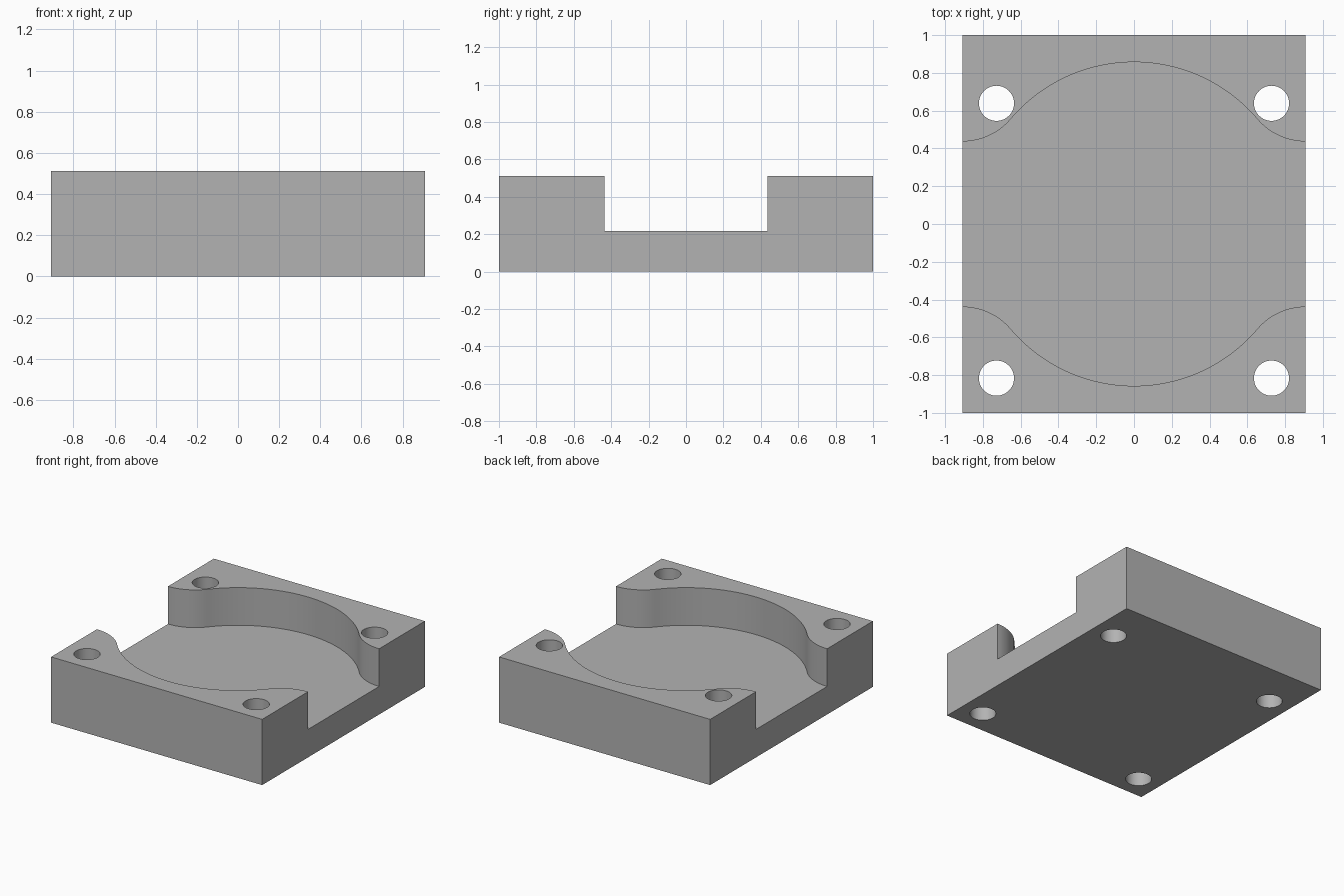
import bpy, bmesh, math

if "Cube" in bpy.data.objects:
    bpy.data.objects.remove(bpy.data.objects["Cube"])

W, H, FLOOR = 0.908, 0.511, 0.218      # half width, height, pocket floor
R, WAIST = 0.857, 0.437                # bowl radius, half opening at the sides
# radius of the fillet that meets the bowl tangentially and runs out level at the side
FILLET = (W**2 + WAIST**2 - R**2) / (2 * (R - WAIST))

grey = bpy.data.materials.new("grey")
grey.diffuse_color = (0.45, 0.45, 0.45, 1)
grey.use_nodes = True
grey.node_tree.nodes["Principled BSDF"].inputs["Base Color"].default_value = grey.diffuse_color


def prism(name, points, z0, z1):
    """Extrude a counter-clockwise outline from z0 to z1."""
    bm = bmesh.new()
    face = bm.faces.new([bm.verts.new((x, y, z0)) for x, y in points])
    ext = bmesh.ops.extrude_face_region(bm, geom=[face])
    for v in ext["geom"]:
        if isinstance(v, bmesh.types.BMVert):
            v.co.z = z1
    bmesh.ops.recalc_face_normals(bm, faces=bm.faces)
    mesh = bpy.data.meshes.new(name)
    bm.to_mesh(mesh)
    bm.free()
    mesh.materials.append(grey)
    obj = bpy.data.objects.new(name, mesh)
    bpy.context.collection.objects.link(obj)
    return obj


def arc(cx, cy, r, a0, a1, n):
    return [(cx + r * math.cos(a0 + (a1 - a0) * i / n),
             cy + r * math.sin(a0 + (a1 - a0) * i / n)) for i in range(n + 1)]


# Solid block
block = prism("block", [(-W, -1), (W, -1), (W, 1), (-W, 1)], 0, H)

# Pocket outline: one quarter, then mirrored
t = math.atan2(WAIST + FILLET, W)      # angle where bowl and fillet meet
quarter = [(W + 0.1, WAIST)]
quarter += arc(W, WAIST + FILLET, FILLET, 1.5 * math.pi, math.pi + t, 14)
quarter += arc(0, 0, R, t, math.pi / 2, 24)[1:]
upper = quarter + [(-x, y) for x, y in quarter[-2::-1]]
outline = upper + [(-x, -y) for x, y in upper]
cutters = [prism("pocket_cutter", outline, FLOOR, H + 0.2)]

# Corner bolt holes
for x in (-0.728, 0.728):
    for y in (-0.816, 0.639):
        ring = arc(x, y, 0.093, 0, 2 * math.pi, 48)[:-1]
        cutters.append(prism("hole_cutter", ring, -0.2, H + 0.2))

# Cut and clean up
bpy.context.view_layer.objects.active = block
block.select_set(True)
for cutter in cutters:
    mod = block.modifiers.new("cut", 'BOOLEAN')
    mod.operation, mod.solver, mod.object = 'DIFFERENCE', 'EXACT', cutter
    bpy.ops.object.modifier_apply(modifier=mod.name)
    bpy.data.objects.remove(cutter)
bpy.ops.object.shade_smooth_by_angle(angle=math.radians(30))
